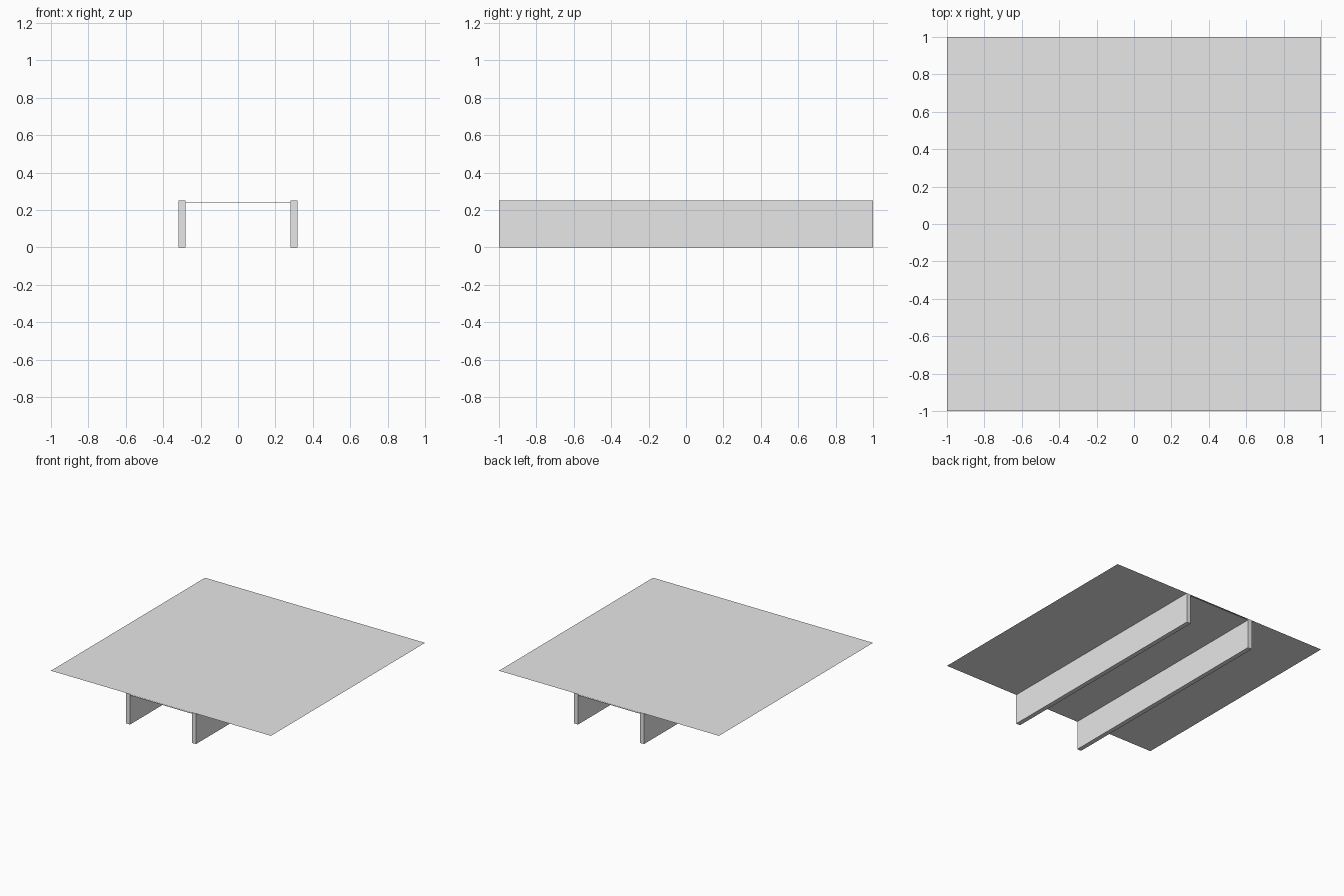
import bpy

cube = bpy.data.objects.get("Cube")
if cube:
    bpy.data.objects.remove(cube, do_unlink=True)

grey = bpy.data.materials.new("light_grey")
grey.use_nodes = True
colour = (0.8, 0.8, 0.8, 1)
grey.diffuse_color = colour
grey.node_tree.nodes["Principled BSDF"].inputs["Base Color"].default_value = colour


def box(name, size, centre):
    bpy.ops.mesh.primitive_cube_add(size=1, location=centre)
    ob = bpy.context.object
    ob.name = name
    ob.scale = size
    bpy.ops.object.transform_apply(location=False, rotation=False, scale=True)
    ob.data.materials.append(grey)


HEIGHT = 0.25
BEAM_X = 0.3
BEAM_WIDTH = 0.0375

# Flat sheet deck
bpy.ops.mesh.primitive_plane_add(size=2, location=(0, 0, HEIGHT))
deck = bpy.context.object
deck.name = "deck"
deck.data.materials.append(grey)

# Pair of full-length support beams
for side, name in ((1, "left_beam"), (-1, "right_beam")):
    box(name, (BEAM_WIDTH, 2, HEIGHT), (side * BEAM_X, 0, HEIGHT / 2))

# Thin panel spanning the gap between the beams, just under the deck
box("under_panel", (2 * BEAM_X - BEAM_WIDTH, 2, 0.003), (0, 0, 0.241))
